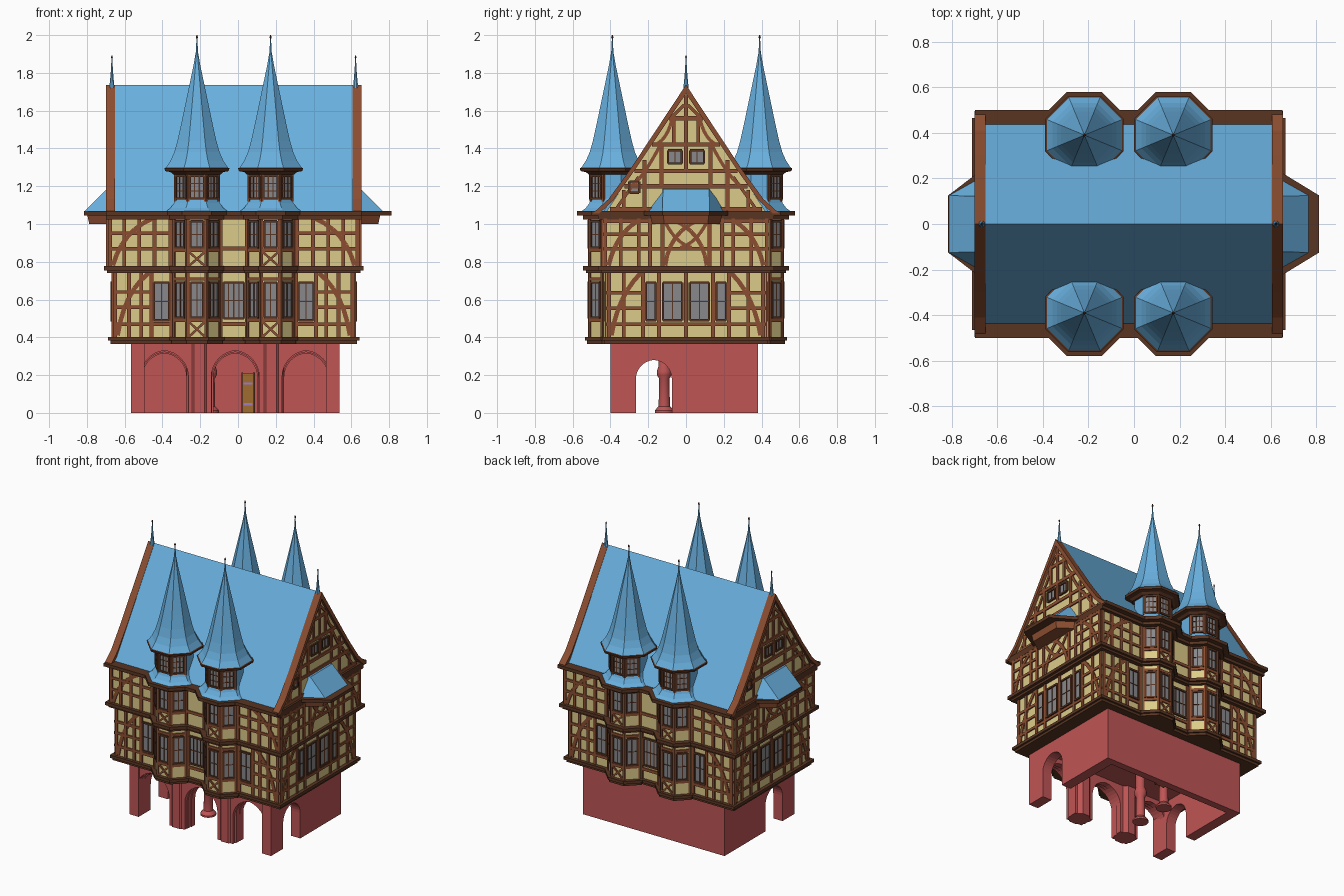
import bpy, bmesh
from math import sin, cos, pi, radians, atan2, hypot
from mathutils import Vector as V

if "Cube" in bpy.data.objects:
    bpy.data.objects.remove(bpy.data.objects["Cube"])

CX = -0.0225                      # symmetry plane of the house
COL = {"stone": (.52, .09, .09), "plaster": (.72, .60, .25), "timber": (.26, .075, .03),
       "trim": (.10, .035, .016), "slate": (.14, .43, .73), "door": (.35, .15, .03),
       "hinge": (.35, .2, .6), "glass": (.25, .25, .26)}
parts = {}


def loft(name, mat, loops):
    """Closed solid through equal-length point loops."""
    bm = parts.setdefault(name, (bmesh.new(), mat))[0]
    rings = [[bm.verts.new(p) for p in l] for l in loops]
    n = len(rings[0])
    faces = [bm.faces.new(rings[0][::-1]), bm.faces.new(rings[-1])]
    for a, b in zip(rings, rings[1:]):
        for i in range(n):
            j = (i + 1) % n
            faces.append(bm.faces.new((a[i], a[j], b[j], b[i])))
    bmesh.ops.recalc_face_normals(bm, faces=faces)


def box(name, mat, x0, x1, y0, y1, z0, z1):
    loft(name, mat, [[(CX + x, y, z) for x, y in ((x0, y0), (x1, y0), (x1, y1), (x0, y1))] for z in (z0, z1)])


def lathe(name, mat, x, y, prof, n=8):
    k = 1 / cos(pi / n)
    loft(name, mat, [[(CX + x + a * k * cos(2 * pi * (i + .5) / n), y + a * k * sin(2 * pi * (i + .5) / n), z)
                      for i in range(n)] for a, z in prof])


class Face:
    """Wall plane: u along the wall, v up, d outward."""
    def __init__(self, deg, dist, x=0, y=0):
        a = radians(deg)
        self.n, self.u = V((cos(a), sin(a), 0)), V((-sin(a), cos(a), 0))
        self.o = V((CX + x, y, 0)) + self.n * dist

    def prism(self, name, mat, poly, d0, d1):
        loft(name, mat, [[self.o + self.u * u + self.n * d + V((0, 0, v)) for u, v in poly] for d in (d0, d1)])

    def beam(self, u0, v0, u1, v1, w=.02, d=.008, name="timber_frame", mat="timber"):
        l = hypot(u1 - u0, v1 - v0)
        a, b = -(v1 - v0) / l * w / 2, (u1 - u0) / l * w / 2
        self.prism(name, mat, [(u0 + a, v0 + b), (u0 - a, v0 - b), (u1 - a, v1 - b), (u1 + a, v1 + b)], -.005, d)

    def arc(self, p, c, q, w=.022):
        pts = [tuple((1 - t) ** 2 * p[i] + 2 * t * (1 - t) * c[i] + t * t * q[i] for i in (0, 1))
               for t in [k / 6 for k in range(7)]]
        for a, b in zip(pts, pts[1:]):
            self.beam(*a, *b, w, .007)

    def window(self, u0, u1, v0, v1, nx=2, nz=2):
        self.prism("window_glass", "glass", [(u0, v0), (u1, v0), (u1, v1), (u0, v1)], -.005, .004)
        for i in range(nx + 1):
            u, e = u0 + (u1 - u0) * i / nx, i in (0, nx)
            self.beam(u, v0, u, v1, .012 if e else .006, .012 if e else .007, "window_frames", "trim")
        for i in range(nz + 1):
            v, e = v0 + (v1 - v0) * i / nz, i in (0, nz)
            self.beam(u0, v, u1, v, .012 if e else .005, .012 if e else .007, "window_frames", "trim")


def arch(c, w, zs, zt):
    """Pointed arch outline from left foot to right foot."""
    h = zt - zs
    k = (h * h - w * w) / (2 * w)
    end = atan2(h, -k)
    L = [(k + (k + w) * cos(pi + (end - pi) * i / 8), zs + (k + w) * sin(pi + (end - pi) * i / 8)) for i in range(9)]
    return [(c - w, 0)] + [(c + x, z) for x, z in L] + [(c - x, z) for x, z in L[-2::-1]] + [(c + w, 0)]


# --- stone arcade base (sits slightly right of the axis): stepped arches, open hall behind
B = .008
front = Face(-90, 0, B)
for w, top, d0, d1 in ((.127, .33, .36, .39), (.122, .322, .33, .36), (.116, .315, .29, .33)):
    holes = sum((arch(c, w, .19, top) for c in (-.375, 0, .375)), [])
    front.prism("arcade_wall", "stone", [(-.55, 0)] + holes + [(.55, 0), (.55, .37), (-.55, .37)], d0, d1)
for deg in (0, 180):
    s = 1 if deg == 0 else -1
    poly = [(-.40, 0)] + arch(-.17, .095, .18, .28) + [(.38, 0), (.38, .37), (-.40, .37)]
    Face(deg, 0, B).prism("side_wall", "stone", [(u * s, v) for u, v in poly], .48, .552)
    lathe("arcade_pier", "stone", B + .19 * s, -.333, [(.067, 0), (.067, .37)])
    lathe("round_columns", "stone", -.128, .115 * s, [(.05, 0), (.05, .012), (.04, .025), (.03, .035), (.027, .18),
                                                     (.038, .20), (.04, .22), (.03, .25), (.03, .36)], 16)
box("back_wall", "stone", -.54, .555, .33, .38, 0, .37)
box("base_ceiling", "stone", -.54, .555, -.39, .38, .345, .372)
box("door", "door", .045, .108, .318, .33, 0, .21)
for z in (.04, .15):
    box("door_hinges", "hinge", .052, .10, .313, .32, z, z + .012)
for x in (.045, .108):
    box("door_frame", "trim", x - .005, x + .005, .313, .33, 0, .215)

# --- plastered storeys with octagonal corner bays
BAYS = [(sx * .195, sy * .39, 90 * sy) for sx in (-1, 1) for sy in (-1, 1)]
box("lower_storey", "plaster", -.64, .64, -.42, .42, .37, .76)
box("upper_storey", "plaster", -.667, .667, -.44, .44, .76, 1.05)
for x, y, _ in BAYS:
    lathe("bay_body", "plaster", x, y, [(.12, .37), (.12, 1.05)])

# --- moulded ledges between storeys
for z0, z1, hx, hy, a in ((.365, .382, .652, .432, .135), (.382, .402, .665, .445, .145), (.74, .755, .67, .45, .14),
                          (.755, .777, .688, .465, .155), (1.025, 1.045, .675, .465, .155), (1.045, 1.068, .675, .50, .188)):
    box("storey_ledges", "trim", -hx, hx, -hy, hy, z0, z1)
    for x, y, _ in BAYS:
        lathe("storey_ledges", "trim", x, y, [(a, z0), (a, z1)])

# --- long fronts: posts, rails, curved braces, windows
for deg in (-90, 90):
    f, g = Face(deg, .42), Face(deg, .44)
    f.window(-.055, .055, .50, .69, 4, 2)
    f.beam(-.07, .47, .07, .47)
    g.beam(-.07, .87, .07, .87)
    for s in (-1, 1):
        for u in (.628, .555, .49, .435, .33, .07):
            f.beam(s * u, .40, s * u, .745)
        for v in (.47, .56, .64):
            f.beam(s * .435, v, s * .64, v, .018)
        f.beam(s * .33, .47, s * .43, .47)
        f.arc((s * .615, .41), (s * .58, .64), (s * .45, .74), .024)
        f.window(*sorted((s * .342, s * .423)), .49, .69, 2, 2)
        for u in (.655, .58, .50, .42, .335, .07):
            g.beam(s * u, .775, s * u, 1.03)
        for v in (.87, .95):
            g.beam(s * .33, v, s * .66, v, .018)
        g.arc((s * .64, .78), (s * .59, .96), (s * .43, 1.03), .024)

# --- bay facets: corner posts, windows, crossed panels
for x, y, base in BAYS:
    for k in (-1, 0, 1):
        f = Face(base + 45 * k, .12, x, y)
        for z0, z1, w0, w1 in ((.40, .745, .505, .69), (.775, 1.03, .875, 1.015)):
            for u in (-.047, .047):
                f.beam(u, z0, u, z1, .014)
            f.beam(-.05, w0 - .015, .05, w0 - .015, .018)
            f.beam(-.05, w1 + .018, .05, w1 + .018, .016)
            f.window(-.034, .034, w0, w1, 2, 2)
            if k == 0:
                f.beam(-.045, z0, .045, w0 - .02, .012)
                f.beam(.045, z0, -.045, w0 - .02, .012)
        t = Face(base + 45 * k, .112, x, y)
        t.window(-.038, .038, 1.135, 1.255, 3, 3)
        for u in (-.045, .045):
            t.beam(u, 1.12, u, 1.275, .014)
    # turret: flared skirt, drum, cornice, bell-cast spire
    lathe("turret_drum", "slate", x, y, [(.165, 1.066), (.14, 1.085), (.122, 1.11), (.112, 1.135), (.112, 1.28)])
    lathe("turret_cornice", "trim", x, y, [(.125, 1.262), (.14, 1.275), (.168, 1.28), (.172, 1.295), (.16, 1.30)])
    lathe("turret_spire", "slate", x, y, [(.165, 1.297), (.14, 1.335), (.12, 1.38), (.103, 1.44), (.083, 1.53),
                                         (.018, 1.84), (.006, 1.91), (.002, 1.99)])
    lathe("spire_tip", "trim", x, y, [(.002, 1.98), (.006, 1.988), (.002, 2.0)])

# --- main roof
loft("main_roof", "slate", [[(CX + x, -.437, 1.066), (CX + x, .437, 1.066), (CX + x, 0, 1.735)] for x in (-.64, .64)])

# --- gable ends
W = lambda z: (1.735 - z) / 1.53 - .025
for deg in (0, 180):
    f, g, h = Face(deg, .64), Face(deg, .667), Face(deg, .655)
    h.prism("gable_wall", "plaster", [(-.425, 1.06), (.425, 1.06), (0, 1.71)], -.03, 0)
    f.beam(-.42, .47, .42, .47, .018)
    f.beam(0, .40, 0, .745)
    for v in (.87, 1.015):
        g.beam(-.44, v, .44, v, .018)
    for v in (1.08, 1.20, 1.28, 1.42, 1.56):
        h.beam(-W(v), v, W(v), v, .022)
    h.beam(0, 1.42, 0, 1.68)
    h.beam(0, 1.28, 0, 1.42)
    h.window(-.30, -.248, 1.165, 1.225, 1, 1)
    for s in (-1, 1):
        # lower storey
        for u in (.408, .33, .228, .143):
            f.beam(s * u, .40, s * u, .745)
        f.window(*sorted((s * .02, s * .122)), .49, .69, 2, 2)
        f.window(*sorted((s * .16, s * .212)), .49, .69, 1, 2)
        for v in (.555, .635):
            f.beam(s * .23, v, s * .42, v, .018)
        f.arc((s * .395, .41), (s * .36, .62), (s * .24, .74), .024)
        # upper storey
        for u in (.428, .345, .25, .19, .125):
            g.beam(s * u, .775, s * u, 1.03)
        g.beam(s * .19, .945, s * .44, .945, .018)
        g.arc((s * .41, .78), (s * .37, .95), (s * .25, 1.02), .024)
        g.arc((s * .11, .78), (s * .09, .95), (s * -.06, 1.02), .022)
        g.arc((s * .115, 1.02), (s * .06, .90), (s * -.03, .875), .018)
        # gable field
        for u, a, b in ((.33, 1.07, 1.18), (.22, 1.07, 1.34), (.13, 1.20, 1.42), (.065, 1.42, 1.56)):
            h.beam(s * u, a, s * u, b)
        h.window(*sorted((s * .022, s * .095)), 1.32, 1.39, 2, 1)
        h.arc((s * .16, 1.42), (s * .10, 1.45), (s * .075, 1.55), .018)
        h.arc((s * .29, 1.20), (s * .23, 1.24), (s * .14, 1.41), .018)
        h.beam(s * .08, 1.56, s * .01, 1.63, .016)
        h.beam(s * .37, 1.08, s * .25, 1.25, .016)
        # flared verge board
        out = [(0, 1.737), (.30, 1.283), (.41, 1.132), (.495, 1.055)]
        inn = [(.46, 1.055), (.385, 1.125), (.275, 1.28), (0, 1.69)]
        h.prism("verge_board", "timber", [(s * u, v) for u, v in out + inn], -.027, .022)
    # half-hexagon canopy with hipped slate roof
    x1 = .835 if deg == 0 else .793

    def trap(xo, wi, wo, z, xi=.63):
        c = Face(deg, 0)
        return [c.o + c.n * x + c.u * u + V((0, 0, z)) for x, u in ((xi, -wi), (xi, wi), (xo, wo), (xo, -wo))]
    loft("canopy_cornice", "trim", [trap(x1, .25, .125, 1.045), trap(x1, .25, .125, 1.068)])
    loft("canopy_base", "timber", [trap(.765, .21, .115, 1.0), trap(.775, .22, .12, 1.045)])
    loft("canopy_roof", "slate", [trap(.79, .215, .125, 1.067), trap(.672, .125, .122, 1.185)])
    # ridge finial
    s = 1 if deg == 0 else -1
    lathe("ridge_finials", "slate", .645 * s, 0, [(.014, 1.72), (.009, 1.77), (.005, 1.82), (.002, 1.885)])
    lathe("finial_tips", "trim", .645 * s, 0, [(.002, 1.875), (.005, 1.883), (.002, 1.892)])

# --- turn the collected parts into objects
mats = {}
for k, c in COL.items():
    mats[k] = bpy.data.materials.new(k)
    mats[k].diffuse_color = (*c, 1)
for name, (bm, mat) in parts.items():
    me = bpy.data.meshes.new(name)
    bm.to_mesh(me)
    bm.free()
    ob = bpy.data.objects.new(name, me)
    bpy.context.collection.objects.link(ob)
    me.materials.append(mats[mat])
    if name == "round_columns":
        bpy.context.view_layer.objects.active = ob
        ob.select_set(True)
        bpy.ops.object.shade_smooth_by_angle()
        ob.select_set(False)

for m in bpy.data.materials:
    if m.users and not m.is_grease_pencil:
        m.use_nodes = True
        m.node_tree.nodes["Principled BSDF"].inputs["Base Color"].default_value = m.diffuse_color
